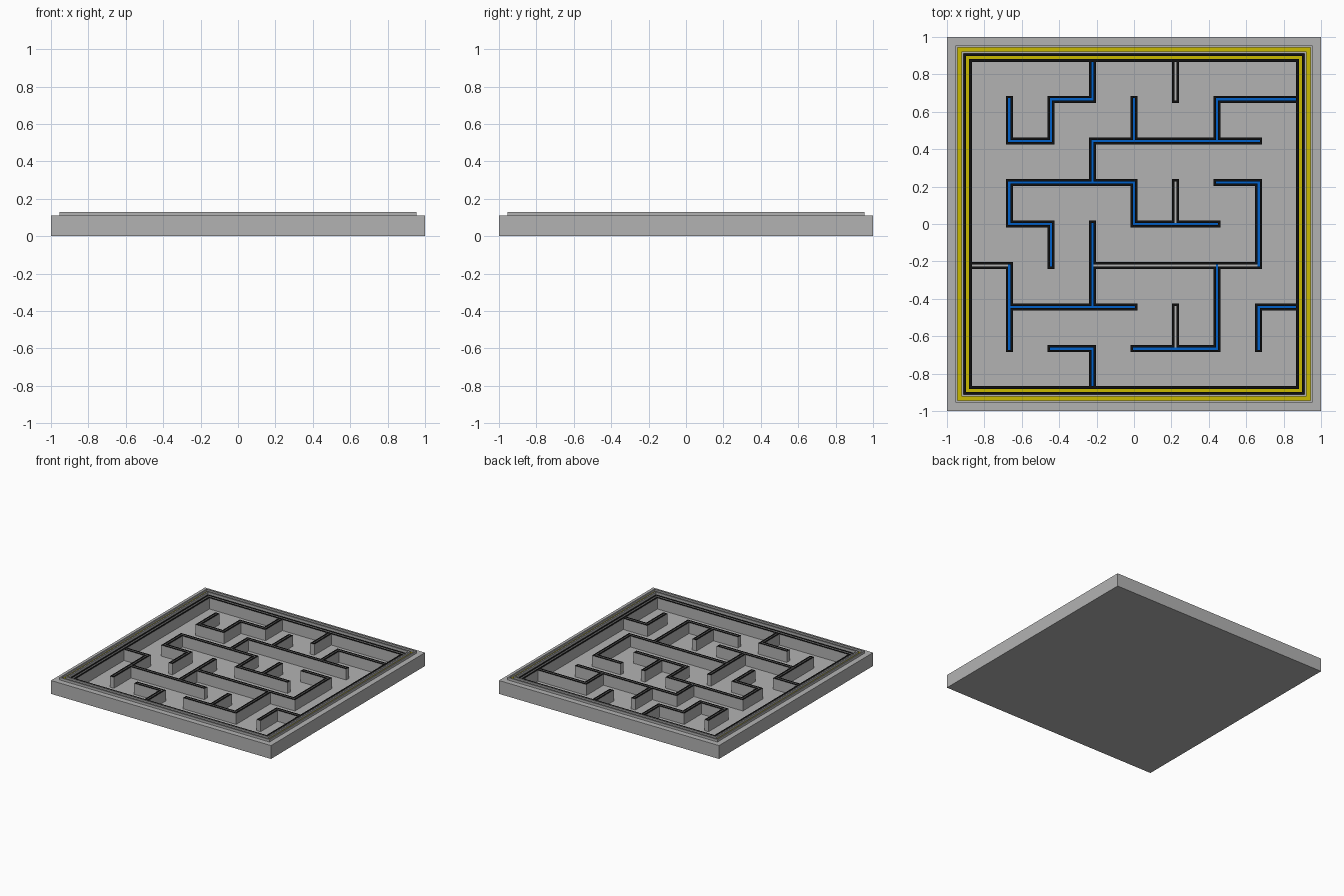
import bpy, bmesh

if "Cube" in bpy.data.objects:
    bpy.data.objects.remove(bpy.data.objects["Cube"])

G = 2 / 9            # maze pitch
HW, HG = 0.019, 0.006    # wall and groove half widths
RW, RG = 0.022, 0.008    # border wall and groove half widths
FLOOR, TOP, RIM = 0.02, 0.11, 0.13
SEAT = TOP - 0.02        # groove bottom

# Maze walls in grid units: line -> spans along it
ROWS = {3: [(-2, -1), (2, 4)], 2: [(-3, -2), (-1, 3)], 1: [(-3, 0), (2, 3)],
        0: [(-3, -2), (0, 2)], -1: [(-4, -3), (-1, 3)], -2: [(-3, 0), (3, 4)],
        -3: [(-2, -1), (0, 2)]}
COLS = {-3: [(2, 3), (0, 1), (-3, -1)], -2: [(2, 3), (-1, 0)],
        -1: [(3, 4), (1, 2), (-2, 0), (-4, -3)], 0: [(2, 3), (0, 1)],
        1: [(3, 4), (0, 1), (-3, -2)], 2: [(2, 3), (-3, -1)],
        3: [(-1, 1), (-3, -2)]}
PLAIN_ROWS, PLAIN_COLS = {-1}, {1}   # walls whose groove has no coloured strip


def material(name, color):
    m = bpy.data.materials.new(name)
    m.diffuse_color = (*color, 1)
    m.use_nodes = True
    m.node_tree.nodes["Principled BSDF"].inputs["Base Color"].default_value = m.diffuse_color
    return m


grey = material("grey", (0.45, 0.45, 0.45))
black = material("black", (0.005, 0.005, 0.005))
blue = material("blue", (0.0, 0.12, 0.6))
yellow = material("yellow", (0.6, 0.5, 0.0))

# Shared cut lines for all plan shapes
cuts = {s * v for s in (-1, 1) for v in (1, 0.955, 0.945, 0.922)}
for k in range(-4, 5):
    for d in ((RW, RG) if abs(k) == 4 else (HW, HG)):
        cuts |= {k * G - d, k * G + d}
cuts = sorted(cuts)


def ring(a, b):
    return lambda x, y: a < max(abs(x), abs(y)) < b


def in_maze(h, rows=ROWS, cols=COLS):
    def test(x, y):
        if max(abs(x), abs(y)) > 4 * G - RW:
            return False
        return (any(abs(y - k * G) < h and a * G - h < x < b * G + h
                    for k, spans in rows.items() for a, b in spans) or
                any(abs(x - k * G) < h and a * G - h < y < b * G + h
                    for k, spans in cols.items() for a, b in spans))
    return test


def prism(name, inside, z0, z1, top=grey, side=grey):
    """Extrude every plan cell that passes the test from z0 up to z1."""
    bm = bmesh.new()
    grid = {}

    def vert(i, j):
        if (i, j) not in grid:
            grid[i, j] = bm.verts.new((cuts[i], cuts[j], z0))
        return grid[i, j]

    n = len(cuts) - 1
    for i in range(n):
        for j in range(n):
            if inside((cuts[i] + cuts[i + 1]) / 2, (cuts[j] + cuts[j + 1]) / 2):
                bm.faces.new([vert(i, j), vert(i + 1, j),
                              vert(i + 1, j + 1), vert(i, j + 1)])
    res = bmesh.ops.extrude_face_region(bm, geom=bm.faces[:], use_keep_orig=True)
    for v in res["geom"]:
        if isinstance(v, bmesh.types.BMVert):
            v.co.z = z1
    bmesh.ops.recalc_face_normals(bm, faces=bm.faces[:])
    for f in bm.faces:
        f.material_index = 0 if f.normal.z > 0.5 else 1
    bmesh.ops.dissolve_limit(bm, angle_limit=0.01, verts=bm.verts[:],
                             edges=bm.edges[:], delimit={'MATERIAL'})
    me = bpy.data.meshes.new(name)
    bm.to_mesh(me)
    bm.free()
    me.materials.append(top)
    me.materials.append(side)
    ob = bpy.data.objects.new(name, me)
    bpy.context.collection.objects.link(ob)
    return ob


B = 4 * G
# Tray: floor, outer frame and raised rim with a strip channel
prism("floor_slab", lambda x, y: True, 0, FLOOR)
prism("outer_frame", ring(B + RW, 1), FLOOR, TOP)
prism("rim_outer_lip", ring(0.945, 0.955), TOP, RIM)
prism("rim_inner_lip", ring(B + RW, 0.922), TOP, RIM)
prism("rim_strip", ring(0.922, 0.945), TOP, TOP + 0.004, yellow, yellow)

# Border wall with black top and yellow strip
prism("border_wall", ring(B - RW, B + RW), FLOOR, SEAT)
prism("border_outer_lip", ring(B + RG, B + RW), SEAT, TOP, black)
prism("border_inner_lip", ring(B - RW, B - RG), SEAT, TOP, black)
prism("border_strip", ring(B - RG, B + RG), SEAT, SEAT + 0.005, yellow, yellow)

# Maze walls with black lips around a groove
wall, groove = in_maze(HW), in_maze(HG)
lit = in_maze(HG, {k: v for k, v in ROWS.items() if k not in PLAIN_ROWS},
              {k: v for k, v in COLS.items() if k not in PLAIN_COLS})
prism("maze_walls", wall, FLOOR, SEAT)
prism("maze_wall_lips", lambda x, y: wall(x, y) and not groove(x, y), SEAT, TOP, black)
prism("maze_strips", lit, SEAT, SEAT + 0.005, blue, blue)
